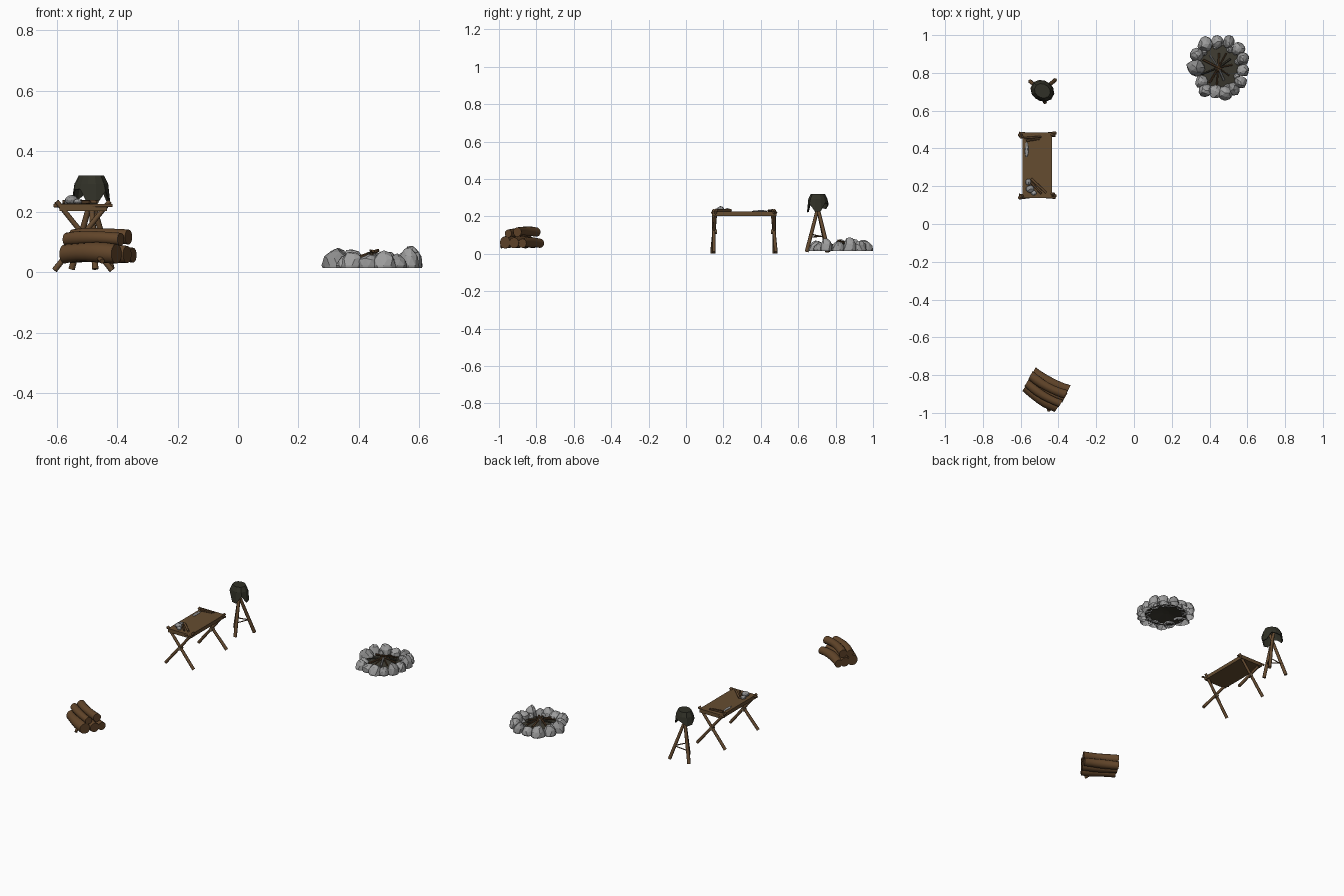
import bpy, bmesh, math, random
from mathutils import Vector, Matrix, noise

if "Cube" in bpy.data.objects:
    bpy.data.objects.remove(bpy.data.objects["Cube"])

random.seed(4)

def mat(name, r, g, b):
    m = bpy.data.materials.new(name)
    m.diffuse_color = (r, g, b, 1)
    m.use_nodes = True
    m.node_tree.nodes["Principled BSDF"].inputs["Base Color"].default_value = m.diffuse_color
    return m

WOOD = mat("pole wood", 0.13, 0.07, 0.03)
BARK = mat("log bark", 0.122, 0.06, 0.023)
CUT = mat("cut wood", 0.115, 0.056, 0.022)
HIDE = mat("tanned hide", 0.13, 0.073, 0.03)
PELT = mat("dark pelt", 0.03, 0.03, 0.02)
STONE = mat("light stone", 0.34, 0.34, 0.34)
STONE2 = mat("mid stone", 0.27, 0.27, 0.27)
ASH = mat("ash", 0.046, 0.042, 0.03)
CHAR = mat("burnt wood", 0.095, 0.05, 0.022)
ROPE = mat("rope", 0.19, 0.13, 0.07)

def finish(name, bm, mats, smooth=False):
    bmesh.ops.recalc_face_normals(bm, faces=bm.faces)
    if smooth:               # smooth sides, sharp rims
        for f in bm.faces:
            f.smooth = True
        for e in bm.edges:
            if len(e.link_faces) == 2 and e.calc_face_angle() > math.radians(50):
                e.smooth = False
    me = bpy.data.meshes.new(name)
    bm.to_mesh(me)
    bm.free()
    for m in mats:
        me.materials.append(m)
    ob = bpy.data.objects.new(name, me)
    bpy.context.collection.objects.link(ob)
    return ob

def tube(name, pts, radii, mats, sides=8):
    """Round bar through points; end caps take the last material."""
    bm = bmesh.new()
    pts = [Vector(p) for p in pts]
    ax = (pts[-1] - pts[0]).normalized()
    u = ax.orthogonal().normalized()
    v = ax.cross(u)
    rings = []
    for p, r in zip(pts, radii):
        rings.append([bm.verts.new(p + (u * math.cos(t) + v * math.sin(t)) * r)
                      for t in (2 * math.pi * i / sides for i in range(sides))])
    for a, b in zip(rings, rings[1:]):
        for i in range(sides):
            j = (i + 1) % sides
            bm.faces.new((a[i], a[j], b[j], b[i]))
    for ring in (rings[0], rings[-1]):
        bm.faces.new(ring).material_index = len(mats) - 1
    return finish(name, bm, mats, sides > 7)

def stick(name, a, b, r, m=WOOD, sides=8, taper=0.85):
    return tube(name, [a, b], [r, r * taper], [m], sides)

def rock(name, c, size, m, cut=None):
    bm = bmesh.new()
    bmesh.ops.create_icosphere(bm, subdivisions=2, radius=1)
    off = Vector((random.uniform(0, 50), random.uniform(0, 50), 3))
    for v in bm.verts:
        p = v.co * (1 + 0.25 * noise.noise(v.co * 1.2 + off))
        v.co = Vector(c) + Vector((p.x * size[0], p.y * size[1], p.z * size[2]))
    if cut is not None:      # open underside where the rock sits in the ground
        bmesh.ops.bisect_plane(bm, geom=bm.verts[:] + bm.edges[:] + bm.faces[:],
                               plane_co=(0, 0, cut), plane_no=(0, 0, -1), clear_outer=True)
    return finish(name, bm, [m])

# --- log pile: five slightly bent logs, two layers ---
A = Vector((0.866, -0.5, 0))
W = Vector((0.5, 0.866, 0))
PC = Vector((-0.468, -0.878, 0))
for i, (w, z, r, s, l) in enumerate([(-0.046, 0.062, 0.032, 0.0, 0.102), (0.008, 0.060, 0.030, 0.003, 0.106),
                                     (0.052, 0.058, 0.026, 0.0, 0.104), (-0.026, 0.110, 0.022, 0.0, 0.106),
                                     (0.024, 0.118, 0.024, -0.002, 0.106)]):
    pts, rad = [], []
    for k in range(7):
        t = k / 3 - 1
        pts.append(PC + A * (s + t * l) + W * (w * (1 + 0.1 * t) - 0.012 * (1 - t * t) + 0.006)
                   + Vector((0, 0, z + 0.006 * (1 - t * t) - 0.002)))
        rad.append(r * (1 + 0.06 * math.sin(3 * t + i)))
    tube("log", pts, rad, [BARK, CUT], 14)
stick("log_branch", (-0.47, -0.93, 0.06), (-0.449, -0.99, 0.036), 0.010, BARK)

# --- hide table: two crossed leg pairs, rails, draped hide ---
TX = -0.512
for y0, d in ((0.152, -1), (0.468, 1)):
    for s in (-1, 1):
        stick("table_leg", (TX + s * 0.095, y0 + d * 0.008 + s * 0.005, 0.006),
              (TX - s * 0.088, y0 - s * 0.006 - d * 0.002, 0.234), 0.0095)
    tube("leg_lashing", [(TX, y0 - 0.013, 0.118), (TX, y0 + 0.013, 0.118)], [0.012] * 2, [ROPE], 8)
    stick("end_rail", (TX - 0.097, y0 + d * 0.006 + 0.008, 0.22), (TX + 0.097, y0 + d * 0.006 - 0.008, 0.22), 0.0065)
for s in (-1, 1):
    stick("side_rail", (TX + s * 0.07, 0.145, 0.213), (TX + s * 0.07, 0.48, 0.213), 0.006)
bm = bmesh.new()
bmesh.ops.create_cube(bm, size=1)
for v in bm.verts:
    v.co = Vector((TX + v.co.x * 0.158, 0.311 + v.co.y * 0.345, 0.214 + v.co.z * 0.023))
finish("hide_top", bm, [HIDE])

# things lying on the table
rock("table_stone", (-0.55, 0.185, 0.238), (0.022, 0.02, 0.016), STONE2)
rock("table_stone", (-0.56, 0.222, 0.232), (0.015, 0.018, 0.012), STONE2)
rock("table_stone", (-0.53, 0.165, 0.232), (0.014, 0.013, 0.01), STONE)
rock("stone_blade", (-0.568, 0.395, 0.228), (0.009, 0.042, 0.005), STONE)
stick("tool_handle", (-0.545, 0.24, 0.233), (-0.465, 0.165, 0.232), 0.007)
stick("tool_handle", (-0.56, 0.235, 0.231), (-0.49, 0.16, 0.231), 0.006, CHAR)
stick("table_stick", (-0.58, 0.455, 0.232), (-0.49, 0.462, 0.231), 0.006, CHAR)
stick("table_stick", (-0.57, 0.44, 0.231), (-0.5, 0.45, 0.231), 0.005)

# --- tripod with draped pelt ---
C = Vector((-0.485, 0.705, 0))
feet = [Vector((-0.55, 0.755, 0.01)), Vector((-0.418, 0.762, 0.01)), Vector((-0.472, 0.645, 0.01))]
tops = []
for f in feet:
    d = (f - C)
    top = Vector((C.x - d.x * 0.22, C.y - d.y * 0.22, 0.295))
    tops.append(top)
    stick("tripod_leg", f, top, 0.0105)
for i in range(3):
    j = (i + 1) % 3
    stick("tripod_brace", feet[i].lerp(tops[i], 0.25 + 0.04 * i), feet[j].lerp(tops[j], 0.28), 0.0035, CHAR, 5)
# pelt: open hood, narrow hanging flaps between raised hems
bm = bmesh.new()
N = 12
hem = [.225, .228, .272, .268, .262, .24, .245, .272, .275, .225, .222, .268]
rings = []
for r, z in ((0.040, 0.319), (0.053, 0.292), (0.060, None)):
    ring = []
    for i in range(N):
        t = 2 * math.pi * (i + 0.5) / N - 0.5
        k = 1 + 0.1 * math.cos(2 * (t - 2.6))
        ring.append(bm.verts.new((C.x + r * k * math.cos(t), C.y + r * k * math.sin(t), z or hem[i])))
    rings.append(ring)
bm.faces.new(rings[0])
for a, b in zip(rings, rings[1:]):
    for i in range(N):
        bm.faces.new((a[i], a[(i + 1) % N], b[(i + 1) % N], b[i]))
pelt = finish("pelt_drape", bm, [PELT])
sol = pelt.modifiers.new("thickness", 'SOLIDIFY')
sol.thickness = 0.005

# --- fire pit: ring of stones, ash bed, burnt sticks ---
FX, FY = 0.447, 0.828
ring = [(-.07, .125, .041, .078), (-.005, .138, .034, .062), (.055, .136, .034, .068), (.105, .1, .036, .07),
        (.129, .048, .036, .092), (.131, -.015, .034, .07), (.117, -.075, .034, .085), (.08, -.113, .034, .06),
        (.035, -.135, .041, .068), (-.015, -.128, .035, .06), (-.07, -.12, .036, .07), (-.09, -.075, .034, .055),
        (-.118, 0, .047, .075), (-.115, .068, .036, .08)]
for i, (x, y, r, h) in enumerate(ring):
    rock("ring_stone", (FX + x, FY + y, 0.022), (r, r, h - 0.022),
         STONE2 if i % 5 == 2 else STONE, 0.014)
for i in range(9):   # small filler stones on the inner edge
    t = 2 * math.pi * (i + 0.4) / 9
    rock("small_stone", (FX + 0.108 * math.cos(t), FY + 0.116 * math.sin(t), 0.026),
         (0.018, 0.018, 0.02), STONE2 if i % 2 else STONE, 0.016)
bm = bmesh.new()
bmesh.ops.create_cone(bm, cap_ends=False, segments=18, radius1=0.125, radius2=0.02, depth=0.018,
                      matrix=Matrix.Translation((FX, FY, 0.029)))
bmesh.ops.holes_fill(bm, edges=[e for e in bm.edges if e.is_boundary and e.verts[0].co.z > 0.03])
finish("ash_bed", bm, [ASH])
for i in range(11):
    t = 2 * math.pi * i / 11 + random.uniform(-0.2, 0.2)
    r = random.uniform(0.07, 0.1)
    stick("burnt_stick", (FX + r * math.cos(t), FY + r * math.sin(t), 0.036),
          (FX - 0.02 * math.cos(t), FY - 0.02 * math.sin(t), random.uniform(0.056, 0.074)),
          random.uniform(0.004, 0.0065), (CHAR, ASH, CHAR, WOOD, STONE2)[i % 5], 6)
